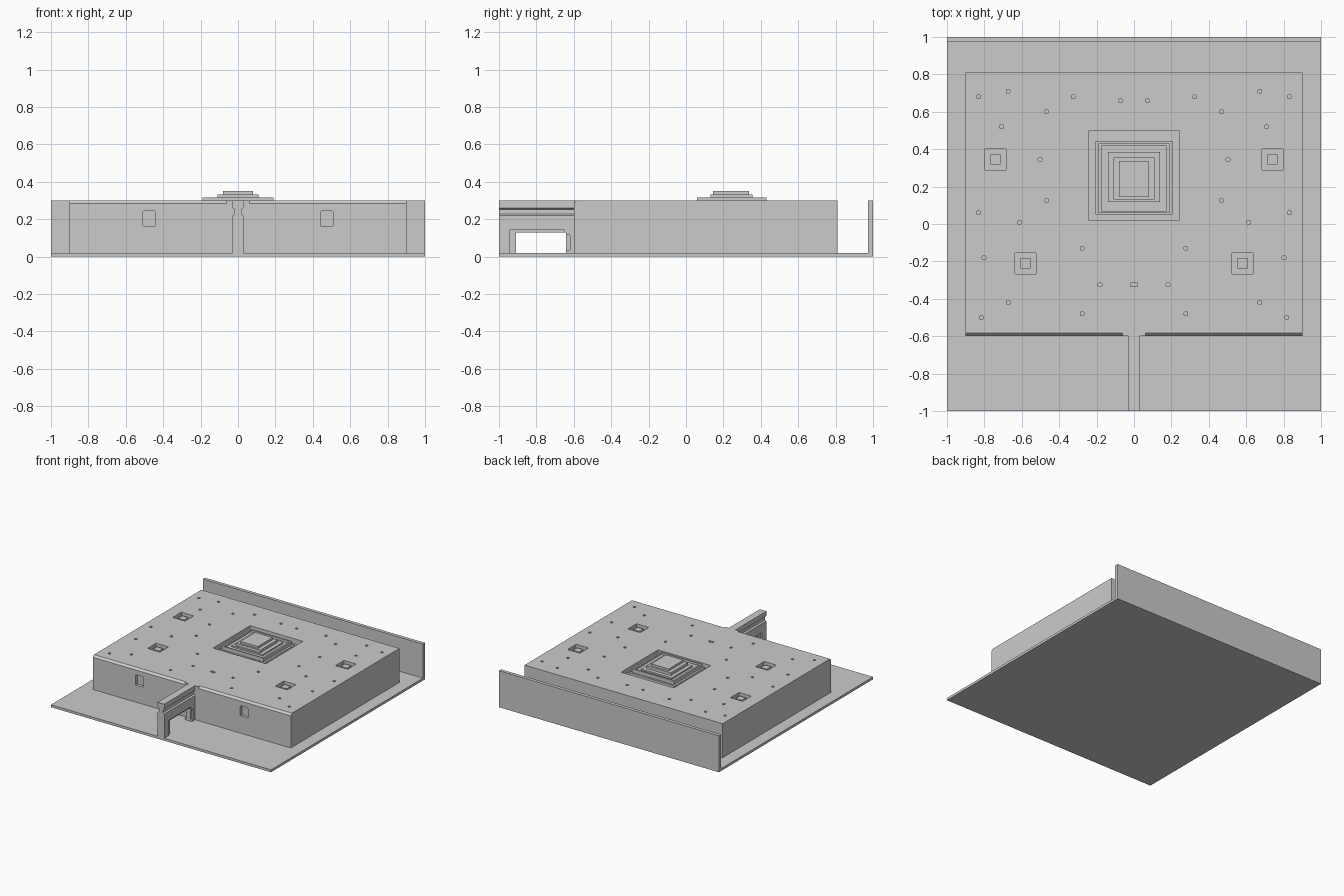
import bpy, bmesh
from mathutils import Vector

if "Cube" in bpy.data.objects:
    bpy.data.objects.remove(bpy.data.objects["Cube"])


def add_box(bm, x0, x1, y0, y1, z0, z1):
    vs = bmesh.ops.create_cube(bm, size=1)["verts"]
    for v in vs:
        v.co = Vector(((x0 + x1) / 2 + v.co.x * (x1 - x0),
                       (y0 + y1) / 2 + v.co.y * (y1 - y0),
                       (z0 + z1) / 2 + v.co.z * (z1 - z0)))


def add_prism(bm, pts, axis, a, b):
    """Extrude a closed profile along the given axis from a to b."""
    def place(p, t):
        c = list(p)
        c.insert(axis, t)
        return bm.verts.new(c)
    v0 = [place(p, a) for p in pts]
    v1 = [place(p, b) for p in pts]
    n = len(pts)
    bm.faces.new(v0)
    bm.faces.new(v1[::-1])
    for i in range(n):
        bm.faces.new((v0[i], v0[(i + 1) % n], v1[(i + 1) % n], v1[i]))


def finish(name, bm):
    bmesh.ops.recalc_face_normals(bm, faces=bm.faces)
    me = bpy.data.meshes.new(name)
    bm.to_mesh(me)
    bm.free()
    ob = bpy.data.objects.new(name, me)
    bpy.context.collection.objects.link(ob)
    return ob


def box(name, *dims):
    bm = bmesh.new()
    add_box(bm, *dims)
    return finish(name, bm)


def cut(target, name, bm):
    cutter = finish(name, bm)
    cutter.hide_render = True
    cutter.hide_viewport = True
    m = target.modifiers.new(name, "BOOLEAN")
    m.operation = "DIFFERENCE"
    m.solver = "EXACT"
    m.object = cutter


def octagon(x0, x1, z0, z1, c):
    return [(x0 + c, z0), (x1 - c, z0), (x1, z0 + c), (x1, z1 - c),
            (x1 - c, z1), (x0 + c, z1), (x0, z1 - c), (x0, z0 + c)]


TOP = 0.30
# Ground slab and back wall
box("ground_slab", -1, 1, -1, 1, 0, 0.02)
box("back_wall", -1, 1, 0.972, 1, 0.02, TOP)

# Main block with pits, small holes, windows and front edge chamfer
block = box("main_block", -0.9, 0.9, -0.6, 0.81, 0.02, TOP)
pits = [(0.74, 0.345), (0.58, -0.21)]
holes = [(.832, .68), (.673, .71), (.325, .68), (.072, .66), (.467, .60), (.708, .52),
         (.502, .345), (.467, .125), (.832, .06), (.612, .01), (.802, -.18),
         (.277, -.13), (.182, -.325), (.673, -.42), (.277, -.48), (.817, -.5)]
bm = bmesh.new()
add_box(bm, -0.24, 0.24, 0.02, 0.5, 0.26, 0.4)
add_box(bm, -0.02, 0.02, -0.335, -0.315, 0.28, 0.4)
for s in (-1, 1):
    for x, y in pits:
        add_box(bm, s * x - .056, s * x + .056, y - .056, y + .056, 0.27, 0.4)
    for x, y in holes:
        add_prism(bm, octagon(s * x - .01, s * x + .01, y - .01, y + .01, .004), 2, 0.28, 0.4)
    add_prism(bm, octagon(s * .475 - .035, s * .475 + .035, .16, .245, .006), 1, -0.7, -0.575)
    a, b = sorted((s * 0.062, s * 1.0))
    add_prism(bm, [(-.62, .28), (-.6, .284), (-.584, .3), (-.584, .32), (-.62, .32)], 0, a, b)
cut(block, "block_cutter", bm)

# Pedestals inside the four pits
bm = bmesh.new()
for s in (-1, 1):
    for x, y in pits:
        add_box(bm, s * x - .027, s * x + .027, y - .027, y + .027, 0.26, 0.29)
finish("pit_pedestals", bm)

# Stepped roof centrepiece: base, raised rim and tiers
box("centre_base", -.207, .207, .05, .445, .25, .285)
rim = box("centre_rim", -.19, .19, .06, .43, .27, .315)
bm = bmesh.new()
add_box(bm, -.175, .175, .07, .417, .298, .4)
cut(rim, "rim_cutter", bm)
for i, (h, y0, y1, z) in enumerate([(.14, .118, .385, .31), (.11, .132, .355, .333), (.08, .145, .338, .35)]):
    box("centre_tier_%d" % (i + 1), -h, h, y0, y1, .28, z)

# Dividing wall with gateway, side grooves and recessed frame
wall = box("gate_wall", -0.03, 0.03, -1, -0.6, 0.02, TOP)
bm = bmesh.new()
add_box(bm, -0.2, 0.2, -0.908, -0.642, 0.02 - 0.01, 0.13)
cut(wall, "gate_opening_cutter", bm)
bm = bmesh.new()
for s in (-1, 1):
    add_prism(bm, [(s * .1, .215), (s * .03, .219), (s * .018, .227), (s * .018, .253),
                   (s * .03, .261), (s * .1, .265)], 1, -1.1, -0.59)
    a, b = sorted((s * .018, s * .1))
    add_box(bm, a, b, -0.942, -0.652, 0.01, 0.145)
    add_box(bm, a, b, -0.66, -0.62, 0.035, 0.115)
cut(wall, "wall_recess_cutter", bm)
